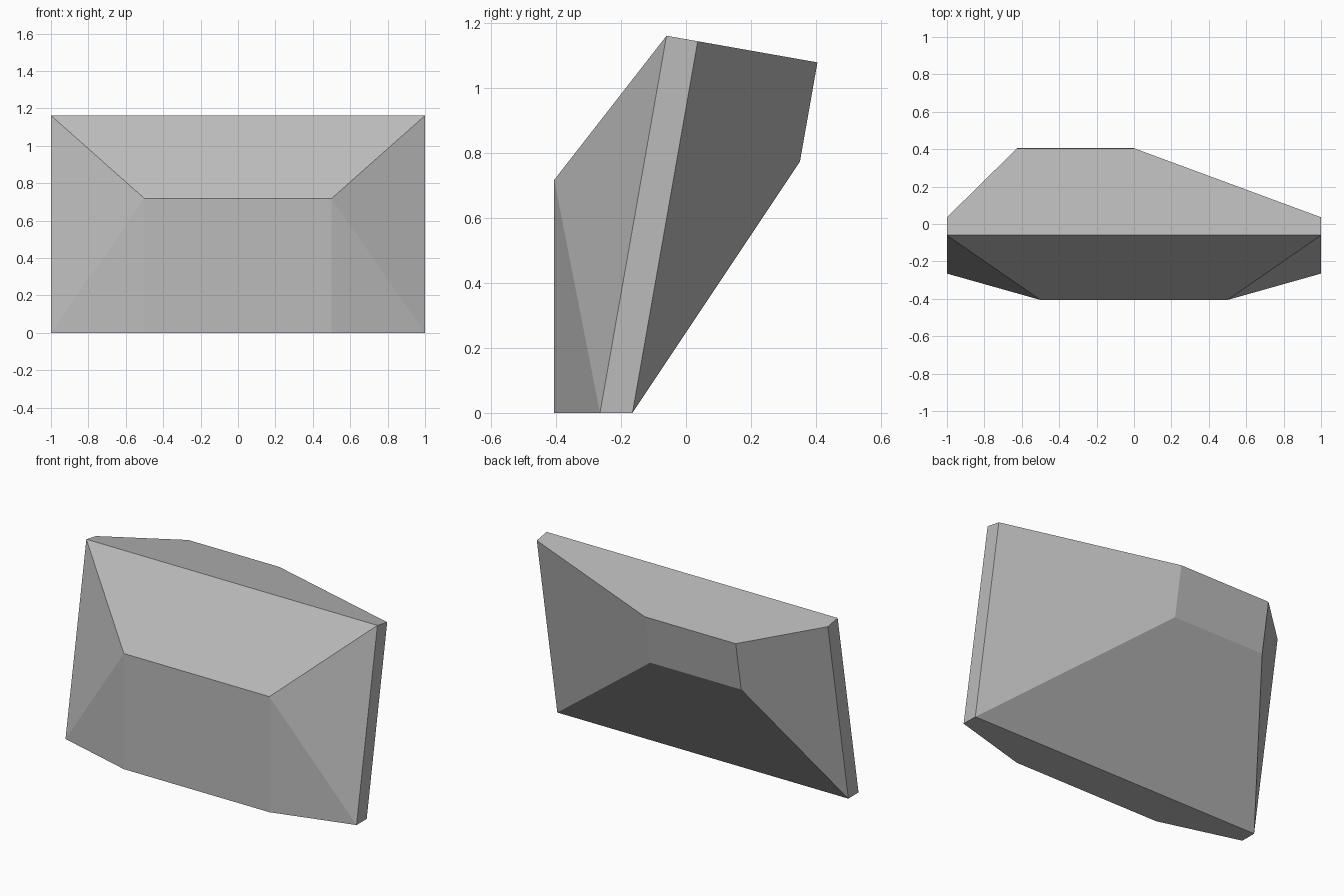
import bpy, bmesh, math

if "Cube" in bpy.data.objects:
    bpy.data.objects.remove(bpy.data.objects["Cube"])

# one plain grey material
grey = bpy.data.materials.new("stone_grey")
grey.diffuse_color = (0.5, 0.5, 0.5, 1)
grey.use_nodes = True
grey.node_tree.nodes["Principled BSDF"].inputs["Base Color"].default_value = grey.diffuse_color

# edges running along x: (x_min, x_max, y, z)
edges = [
    (-1, 1, -0.06, 1.162),       # leaning slab, top front
    (-1, 1, 0.036, 1.145),       # leaning slab, top back
    (-1, 1, -0.265, 0),          # leaning slab, bottom front
    (-1, 1, -0.165, 0),          # leaning slab, bottom back
    (-0.5, 0.5, -0.406, 0.718),  # front bulge, upper
    (-0.5, 0.5, -0.406, 0),      # front bulge, foot
    (-0.625, 0, 0.405, 1.08),    # back bulge, upper
    (-0.625, 0, 0.351, 0.774),   # back bulge, lower
]

# faceted block wrapped around the edges
bm = bmesh.new()
for x0, x1, y, z in edges:
    for x in (x0, x1):
        bm.verts.new((x, y, z))
bmesh.ops.convex_hull(bm, input=bm.verts[:])
bmesh.ops.dissolve_limit(bm, angle_limit=math.radians(1.5),
                         verts=bm.verts[:], edges=bm.edges[:])
bmesh.ops.recalc_face_normals(bm, faces=bm.faces[:])

mesh = bpy.data.meshes.new("faceted_block")
bm.to_mesh(mesh)
bm.free()
mesh.materials.append(grey)
block = bpy.data.objects.new("faceted_block", mesh)
bpy.context.collection.objects.link(block)
